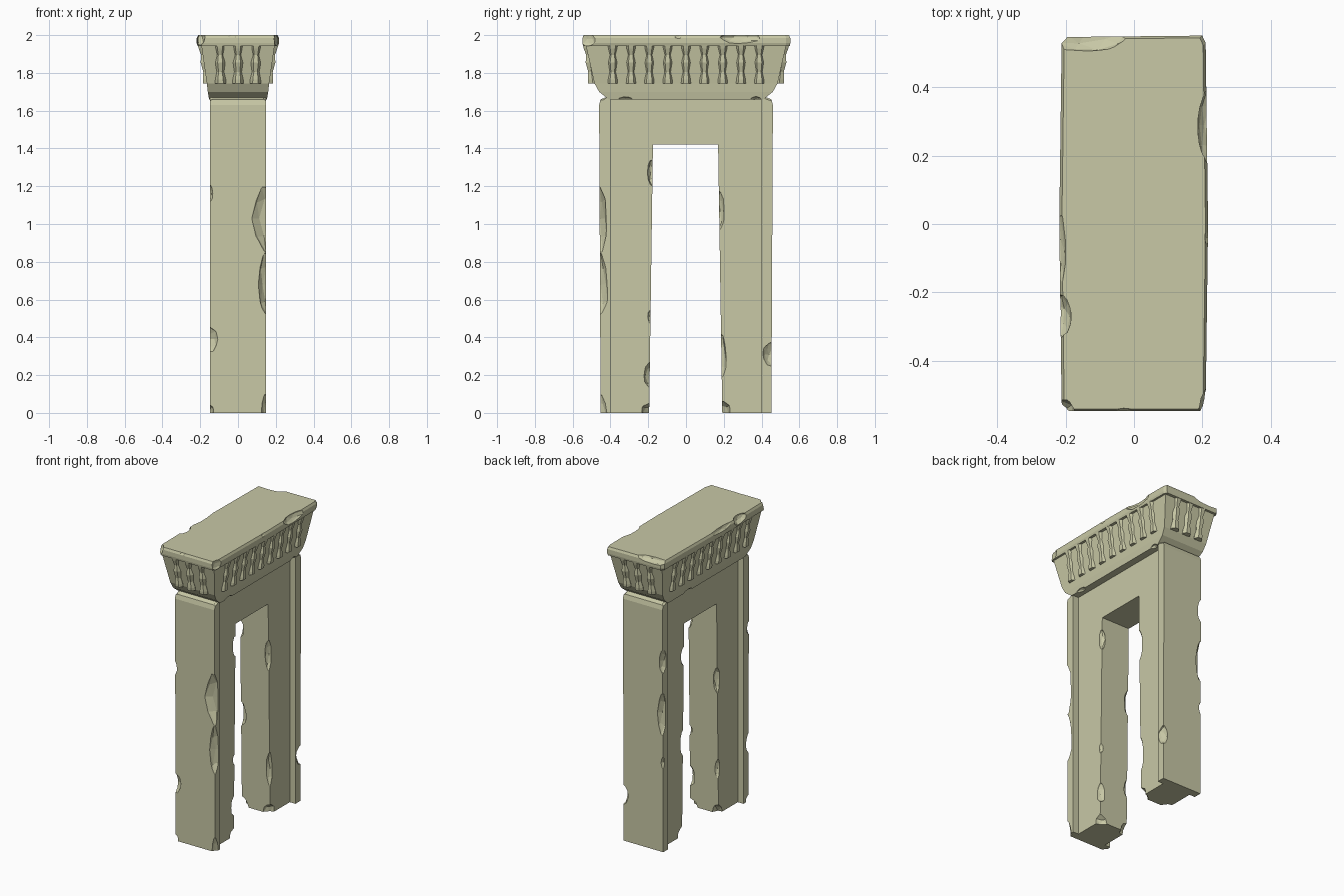
import bpy, bmesh, math, random
from mathutils import Vector

if "Cube" in bpy.data.objects:
    bpy.data.objects.remove(bpy.data.objects["Cube"])

random.seed(4)
stone = bpy.data.materials.new("pale_stone")
stone.diffuse_color = (0.58, 0.58, 0.38, 1)
stone.use_nodes = True
stone.node_tree.nodes["Principled BSDF"].inputs["Base Color"].default_value = stone.diffuse_color


def make(name, bm):
    bmesh.ops.recalc_face_normals(bm, faces=bm.faces)
    mesh = bpy.data.meshes.new(name)
    bm.to_mesh(mesh)
    bm.free()
    mesh.materials.append(stone)
    ob = bpy.data.objects.new(name, mesh)
    bpy.context.collection.objects.link(ob)
    return ob


def loft(bm, rings):
    """Skin a stack of equal-length rings and cap both ends."""
    vs = [[bm.verts.new(p) for p in r] for r in rings]
    n = len(vs[0])
    for a, b in zip(vs, vs[1:]):
        for i in range(n):
            bm.faces.new((a[i], a[(i + 1) % n], b[(i + 1) % n], b[i]))
    bm.faces.new(vs[0][::-1])
    bm.faces.new(vs[-1])


def prism_x(name, profile, half):
    bm = bmesh.new()
    loft(bm, [[(x, y, z) for y, z in profile] for x in (-half, half)])
    return make(name, bm)


def chip(ob, chips):
    """Knock worn, faceted bites out of a part: (x, y, z, rx, ry, rz)."""
    for x, y, z, rx, ry, rz in chips:
        bm = bmesh.new()
        bmesh.ops.create_icosphere(bm, subdivisions=2, radius=1)
        for v in bm.verts:
            k = random.uniform(0.9, 1.06)
            v.co = Vector((x + v.co.x * rx * k, y + v.co.y * ry * k, z + v.co.z * rz * k))
        cutter = make("chip_cutter", bm)
        cutter.hide_render = True
        mod = ob.modifiers.new("chip", 'BOOLEAN')
        mod.operation = 'DIFFERENCE'
        mod.solver = 'EXACT'
        mod.object = cutter
        bpy.context.view_layer.update()
        dg = bpy.context.evaluated_depsgraph_get()
        mesh = bpy.data.meshes.new_from_object(ob.evaluated_get(dg))
        ob.modifiers.clear()
        ob.data = mesh
        bpy.data.objects.remove(cutter)


# doorway: two legs and lintel in one profile
arch = prism_x("doorway", [(-.41, 0), (-.195, 0), (-.175, 1.42), (.17, 1.42), (.192, 0),
                           (.41, 0), (.41, 1.665), (-.41, 1.665)], .105)
chip(arch, [
    (.115, -.18, 1.27, .04, .025, .075), (.115, -.185, .51, .03, .02, .04),
    (.115, -.18, .2, .05, .045, .08), (.12, -.18, 0, .07, .06, .06),
    (.115, .17, 1.07, .04, .035, .12), (.115, .185, .3, .04, .03, .12),
    (.12, .18, 0, .07, .06, .07), (-.12, .18, 0, .07, .06, .07),
    (-.12, -.18, 0, .07, .06, .07), (-.115, .18, .62, .05, .03, .09),
    (-.115, -.18, .9, .04, .03, .1),
    (-.115, -.18, .3, .04, .03, .08), (-.115, .175, 1.2, .035, .03, .07),
])

# end pilasters, wider than the legs
pil = [(.40, 0), (.452, 0), (.46, 1.63), (.452, 1.66), (.40, 1.68)]
front = prism_x("front_pilaster", [(-y, z) for y, z in pil], .147)
chip(front, [
    (.165, -.475, 1.03, .095, .06, .2), (.16, -.47, .68, .055, .06, .19),
    (-.155, -.47, .39, .05, .045, .075), (-.152, -.465, 1.16, .02, .03, .05),
    (.155, -.465, 0, .035, .05, .11), (-.155, -.465, 0, .03, .04, .05),
    (.155, -.46, 1.68, .03, .05, .03), (-.155, -.46, 1.68, .03, .05, .03),
])
back = prism_x("back_pilaster", pil, .147)
chip(back, [
    (.155, .455, .31, .045, .05, .065), (-.155, .465, 1.28, .035, .05, .09),
    (-.155, .47, .93, .05, .05, .16), (-.152, .465, .6, .02, .03, .05),
    (.155, .46, 1.68, .03, .05, .03), (-.155, .46, 1.68, .03, .05, .03),
])

# flaring cornice
bm = bmesh.new()
loft(bm, [[(-a, -b, z), (a, -b, z), (a, b, z), (-a, b, z)] for a, b, z in
          [(.153, .41, 1.66), (.16, .46, 1.70), (.165, .485, 1.745), (.194, .53, 1.945)]])
cornice = make("cornice", bm)
chip(cornice, [(.16, -.32, 1.655, .03, .04, .02), (.16, .37, 1.655, .03, .03, .02),
               (-.16, .2, 1.655, .03, .05, .02)])

# top slab with a gently bowed outline and softened top edge
outline = [(-.195, -.548), (.195, -.548), (.21, -.53), (.217, 0), (.21, .53), (.2, .552),
           (-.195, .548), (-.212, .53), (-.219, 0), (-.212, -.53)]
bm = bmesh.new()
loft(bm, [[(x * s, y * t, z) for x, y in outline] for s, t, z in
          [(.98, .995, 1.943), (1, 1, 1.957), (1, 1, 1.985), (.965, .988, 2.0)]])
slab = make("top_slab", bm)
chip(slab, [
    (-.14, .56, 2.005, .13, .06, .035), (.225, .29, 1.99, .04, .12, .04),
    (-.225, -.27, 1.99, .045, .07, .04), (-.225, -.08, 2.0, .025, .12, .03),
    (-.22, -.555, 1.99, .05, .045, .06), (.215, -.54, 1.98, .025, .06, .05),
    (-.03, -.56, 2.0, .06, .02, .02), (.222, -.04, 2.0, .015, .03, .02),
])

# balusters: (fraction of height, radius)
SHAPE = [(0, .029), (.1, .028), (.3, .019), (.55, .027), (.75, .018), (.92, .027), (1, .029)]


def baluster(name, base, top, turn):
    bm = bmesh.new()
    rings = []
    for t, r in SHAPE:
        c = Vector(base).lerp(Vector(top), t)
        rings.append([(c.x + r * math.cos(turn + i * math.pi / 3),
                       c.y + r * math.sin(turn + i * math.pi / 3), c.z) for i in range(6)])
    loft(bm, rings)
    make(name, bm)


Z0, Z1 = 1.745, 1.945
for s in (-1, 1):
    for i in range(9):
        y = (i - 4) * .097
        baluster("side_baluster", (s * .159, y, Z0), (s * .187, y, Z1), math.pi / 2)
    for i in (-1, 0, 1):
        baluster("end_baluster", (i * .092, s * .493, Z0), (i * .096, s * .52, Z1), 0)
